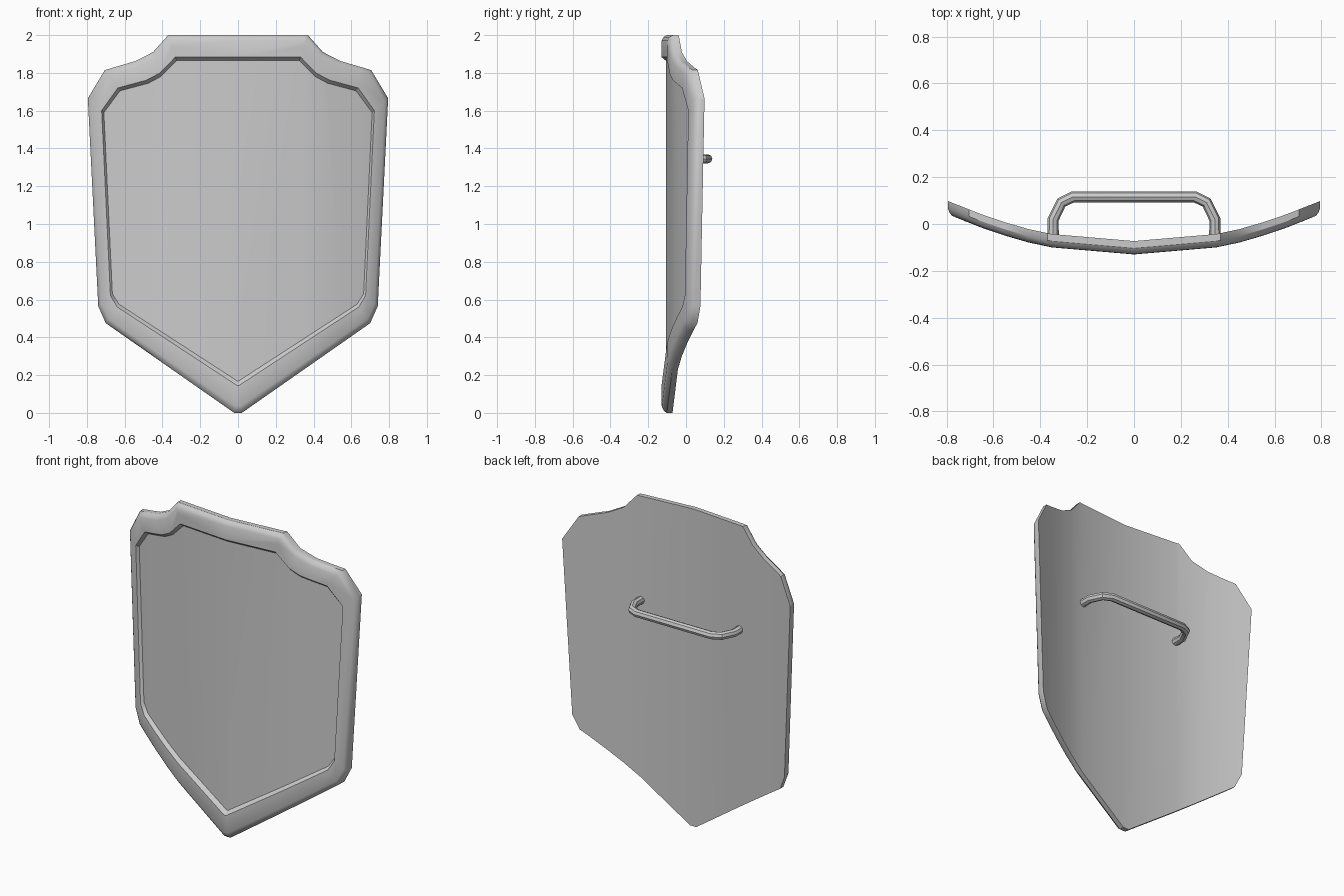
import bpy, bmesh, math

if "Cube" in bpy.data.objects:
    bpy.data.objects.remove(bpy.data.objects["Cube"])

# Right half of the outer outline and the panel outline, (x, z) from top to tip
OUTER = [(0.37, 2.0), (0.45, 1.91), (0.545, 1.862), (0.705, 1.815),
         (0.795, 1.665), (0.74, 0.565), (0.70, 0.475), (0.02, 0.0)]
INNER = [(0.325, 1.865), (0.41, 1.78), (0.475, 1.745), (0.625, 1.705),
         (0.71, 1.59), (0.665, 0.63), (0.63, 0.575), (0.005, 0.17)]
# Rim section: (fraction from outer to inner outline, depth in front of the back)
RIM = [(0, 0), (0, 0.03), (0.08, 0.046), (0.22, 0.056), (0.86, 0.057), (1, 0.034)]
# Curvature of the back face: (x, y)
BEND = [(0, -0.073), (0.35, -0.043), (0.45, -0.022), (0.55, 0.007), (0.65, 0.041), (0.8, 0.1)]


def bend(x):
    x = abs(x)
    for (x0, y0), (x1, y1) in zip(BEND, BEND[1:]):
        if x <= x1:
            break
    return y0 + (y1 - y0) * (x - x0) / (x1 - x0)


def smooth(obj):
    bpy.ops.object.select_all(action='DESELECT')
    obj.select_set(True)
    bpy.context.view_layer.objects.active = obj
    bpy.ops.object.shade_smooth_by_angle(angle=math.radians(32))


# Shield body: rim rings lofted flat, sliced into columns, then bent
bm = bmesh.new()
rings = []
for f, d in RIM:
    half = [(a + (c - a) * f, b + (e - b) * f) for (a, b), (c, e) in zip(OUTER, INNER)]
    loop = half + [(-x, z) for x, z in reversed(half)]
    rings.append([bm.verts.new((x, -d, z)) for x, z in loop])
n = len(rings[0])
for r0, r1 in zip(rings, rings[1:]):
    for i in range(n):
        j = (i + 1) % n
        bm.faces.new((r0[i], r0[j], r1[j], r1[i]))
bm.faces.new(rings[0])
bm.faces.new(rings[-1])
for x in sorted({s * b[0] for b in BEND[:-1] for s in (-1, 1)}):
    bmesh.ops.bisect_plane(bm, geom=bm.verts[:] + bm.edges[:] + bm.faces[:],
                           plane_co=(x, 0, 0), plane_no=(1, 0, 0), dist=1e-5)
for v in bm.verts:
    v.co.y += bend(v.co.x)
bmesh.ops.recalc_face_normals(bm, faces=bm.faces[:])
mesh = bpy.data.meshes.new("shield_body")
bm.to_mesh(mesh)
bm.free()
body = bpy.data.objects.new("shield_body", mesh)
bpy.context.collection.objects.link(body)
smooth(body)

# Handle: bent round bar on the back
side = [(0.345, -0.055), (0.345, 0.02), (0.31, 0.092), (0.26, 0.116)]
path = side + [(-x, y) for x, y in reversed(side)]
curve = bpy.data.curves.new("handle", 'CURVE')
curve.dimensions = '3D'
curve.bevel_depth = 0.024
curve.bevel_resolution = 2
curve.use_fill_caps = True
spline = curve.splines.new('POLY')
spline.points.add(len(path) - 1)
for p, (x, y) in zip(spline.points, path):
    p.co = (x, y, 1.345, 1)
handle = bpy.data.objects.new("handle", curve)
bpy.context.collection.objects.link(handle)
bpy.ops.object.select_all(action='DESELECT')
handle.select_set(True)
bpy.context.view_layer.objects.active = handle
bpy.ops.object.convert(target='MESH')
smooth(bpy.context.view_layer.objects.active)
